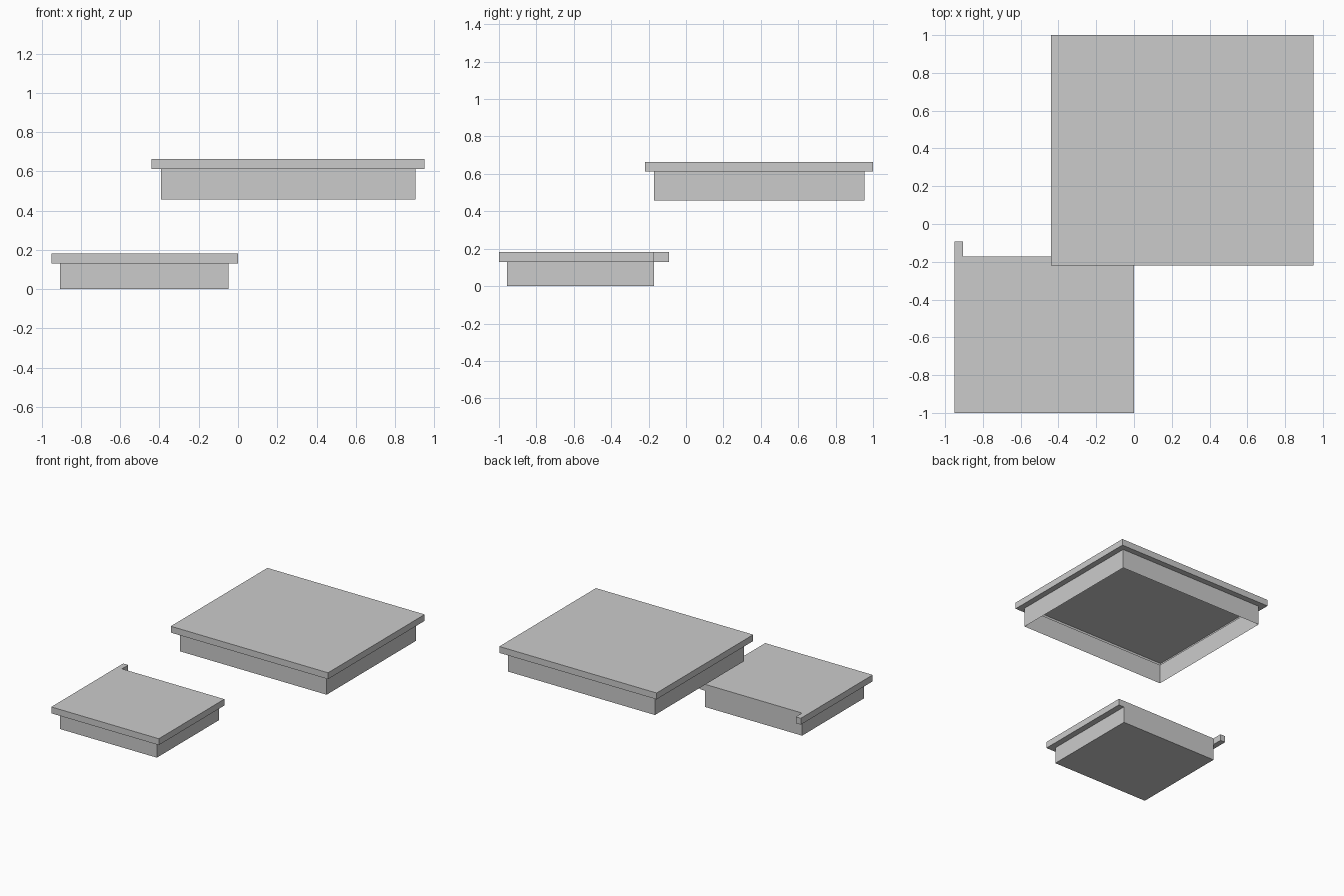
import bpy, bmesh

if "Cube" in bpy.data.objects:
    bpy.data.objects.remove(bpy.data.objects["Cube"])


def finish(name, bm):
    bmesh.ops.recalc_face_normals(bm, faces=bm.faces[:])
    mesh = bpy.data.meshes.new(name)
    bm.to_mesh(mesh)
    bm.free()
    obj = bpy.data.objects.new(name, mesh)
    bpy.context.collection.objects.link(obj)
    return obj


def ring(bm, rect, z):
    x0, x1, y0, y1 = rect
    return [bm.verts.new((x, y, z)) for x, y in ((x0, y0), (x1, y0), (x1, y1), (x0, y1))]


def lipped_block(name, outer, inner, z_bottom, z_lip, z_top, closed):
    """Thin-walled roof slab with an overhanging lip and an inset wall below."""
    bm = bmesh.new()
    rings = [ring(bm, outer, z_top), ring(bm, outer, z_lip),
             ring(bm, inner, z_lip), ring(bm, inner, z_bottom)]
    bm.faces.new(rings[0])
    if closed:
        bm.faces.new(rings[3])
    for a, b in zip(rings, rings[1:]):
        for i in range(4):
            j = (i + 1) % 4
            quad = (a[i], a[j], b[j], b[i])
            # no lip where the wall is flush with the slab edge
            flush = len({v.co.y for v in quad}) == 1 and len({v.co.z for v in quad}) == 1
            if not flush:
                bm.faces.new(quad)
    return finish(name, bm)


# Upper block, hollow and open underneath
lipped_block("upper_roof_block", (-0.44, 0.95, -0.22, 1.0), (-0.393, 0.904, -0.172, 0.954),
             0.458, 0.613, 0.664, closed=False)

# Lower block, closed underneath, wall flush at the back
lipped_block("lower_roof_block", (-0.95, 0.0, -1.0, -0.172), (-0.906, -0.048, -0.956, -0.172),
             0.0, 0.13, 0.181, closed=True)

# Short stub of the lip running on past the back corner
bm = bmesh.new()
low = ring(bm, (-0.95, -0.906, -0.172, -0.092), 0.13)
high = ring(bm, (-0.95, -0.906, -0.172, -0.092), 0.181)
bm.faces.new(low)
bm.faces.new(high)
for i in (1, 2, 3):
    j = (i + 1) % 4
    bm.faces.new((low[i], low[j], high[j], high[i]))
finish("lip_stub", bm)
